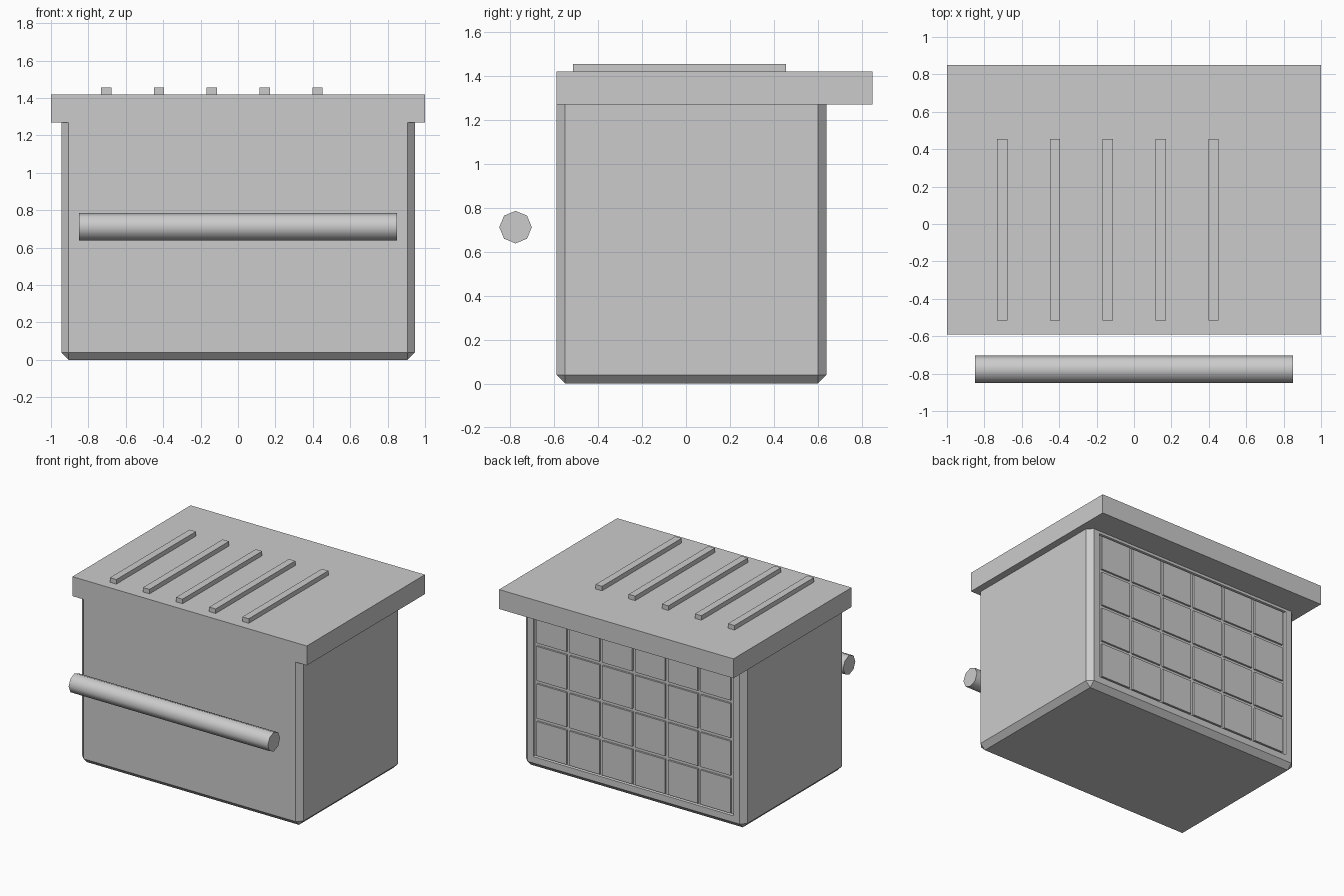
import bpy, bmesh, math
from mathutils import Matrix

if "Cube" in bpy.data.objects:
    bpy.data.objects.remove(bpy.data.objects["Cube"])


def finish(name, bm):
    me = bpy.data.meshes.new(name)
    bm.normal_update()
    bm.to_mesh(me)
    bm.free()
    ob = bpy.data.objects.new(name, me)
    bpy.context.collection.objects.link(ob)
    return ob


def add_box(bm, lo, hi):
    size = [b - a for a, b in zip(lo, hi)]
    mid = [(a + b) / 2 for a, b in zip(lo, hi)]
    m = Matrix.Translation(mid) @ Matrix.Diagonal((*size, 1))
    bmesh.ops.create_cube(bm, size=1, matrix=m)


def box(name, lo, hi):
    bm = bmesh.new()
    add_box(bm, lo, hi)
    return finish(name, bm)


# Chamfered body with a shallow framed recess in the back; its top sits inside the lid
bm = bmesh.new()
add_box(bm, (-0.945, -0.59, 0), (0.945, 0.64, 1.34))
bmesh.ops.bevel(bm, geom=bm.edges[:], offset=0.04, offset_type='OFFSET',
                segments=1, profile=0.5, affect='EDGES')
bm.normal_update()
back = max(bm.faces, key=lambda f: f.normal.y * f.calc_area())
frame = bmesh.ops.inset_region(bm, faces=[back], thickness=0.05, use_even_offset=True)
bmesh.ops.inset_region(bm, faces=[back], thickness=0.005, depth=-0.015,
                       use_even_offset=True)
finish("body", bm)

# Grid of 6 x 4 tiles in the back recess
bm = bmesh.new()
COLS, ROWS, GAP = 6, 4, 0.025
X0, X1, Z0, Z1 = -0.84, 0.84, 0.09, 1.25
dx, dz = (X1 - X0) / COLS, (Z1 - Z0) / ROWS
for i in range(COLS):
    for j in range(ROWS):
        x, z = X0 + i * dx, Z0 + j * dz
        add_box(bm, (x + GAP / 2, 0.61, z + GAP / 2),
                (x + dx - GAP / 2, 0.639, z + dz - GAP / 2))
finish("back_tiles", bm)

# Lid slab overhanging sides and back
box("lid", (-1, -0.59, 1.27), (1, 0.85, 1.42))

# Five ribs on the lid
for i in range(5):
    x = -0.705 + i * 0.2825
    box(f"lid_rib_{i + 1}", (x - 0.0275, -0.515, 1.41), (x + 0.0275, 0.455, 1.455))

# Eight-sided handle bar in front
bpy.ops.mesh.primitive_cylinder_add(vertices=8, radius=0.074, depth=1.7,
                                    location=(0, -0.776, 0.712),
                                    rotation=(0, math.pi / 2, 0))
handle = bpy.context.object
handle.name = "handle_bar"
bpy.ops.object.shade_smooth_by_angle(angle=math.radians(50))
